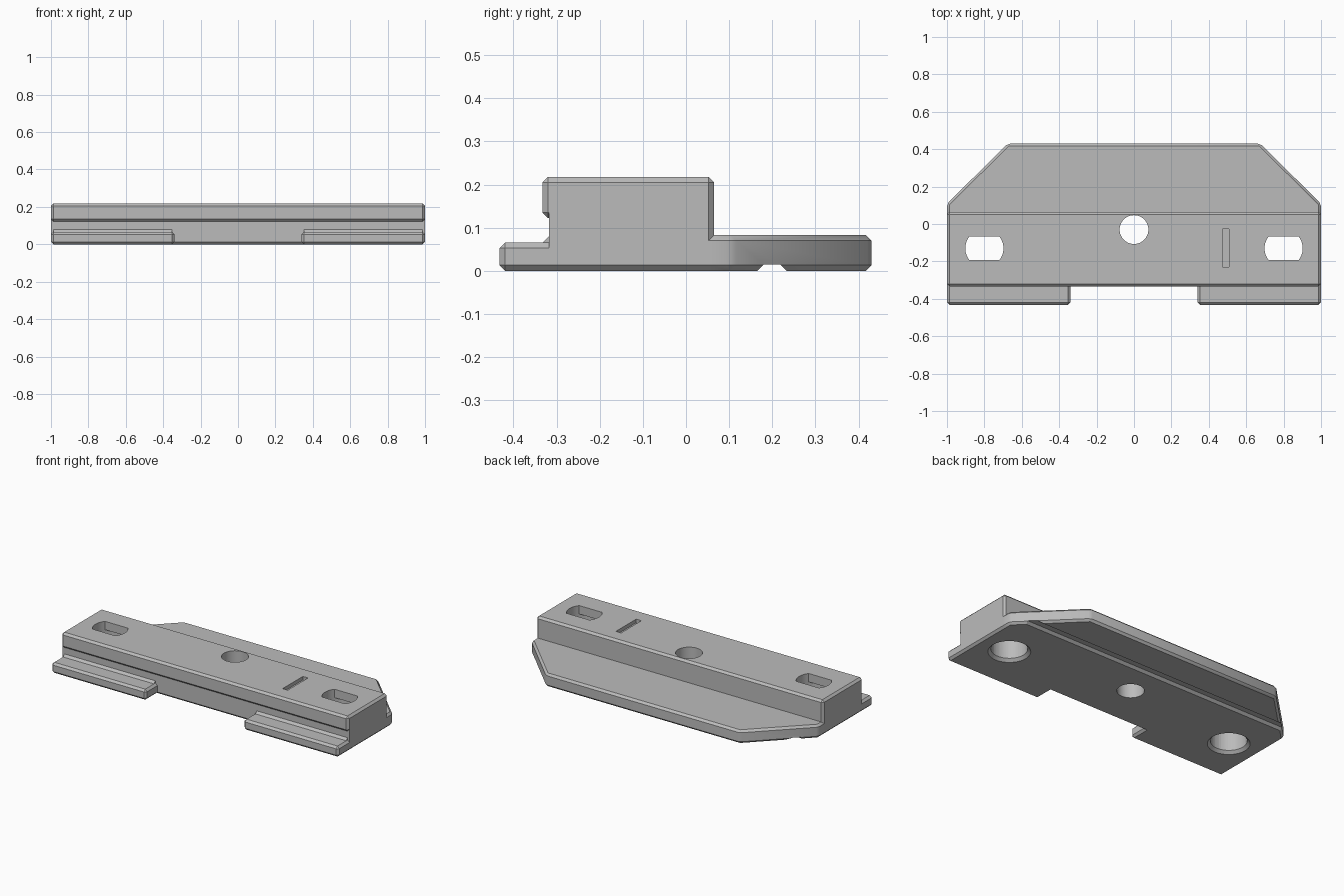
import bpy, bmesh, math
from mathutils import Vector

cube = bpy.data.objects.get("Cube")
if cube:
    bpy.data.objects.remove(cube, do_unlink=True)

grey = bpy.data.materials.new("plain grey")
grey.use_nodes = True
colour = (0.5, 0.5, 0.5, 1)
grey.diffuse_color = colour
grey.node_tree.nodes["Principled BSDF"].inputs["Base Color"].default_value = colour

CH = 0.013          # chamfer on all outer edges


def prism(name, outline, lo, hi, axis="z", chamfer=0, keep=lambda a, b: False):
    """Extrude an outline along z (x, y points) or along x (y, z points)."""
    bm = bmesh.new()
    place = (lambda p, h: (p[0], p[1], h)) if axis == "z" else (lambda p, h: (h, p[0], p[1]))
    low = bm.faces.new([bm.verts.new(place(p, lo)) for p in outline])
    top = bmesh.ops.extrude_face_region(bm, geom=[low], use_keep_orig=True)["geom"]
    shift = Vector(place((0, 0), hi - lo))
    bmesh.ops.translate(bm, vec=shift, verts=[v for v in top if isinstance(v, bmesh.types.BMVert)])
    bmesh.ops.recalc_face_normals(bm, faces=bm.faces)
    if chamfer:
        edges = [e for e in bm.edges if not keep(e.verts[0].co, e.verts[1].co)]
        bmesh.ops.bevel(bm, geom=edges, offset=chamfer, segments=1, affect="EDGES")
    mesh = bpy.data.meshes.new(name)
    bm.to_mesh(mesh)
    bm.free()
    mesh.materials.append(grey)
    ob = bpy.data.objects.new(name, mesh)
    bpy.context.collection.objects.link(ob)
    return ob


def rect(x0, x1, y0, y1):
    return [(x0, y0), (x1, y0), (x1, y1), (x0, y1)]


def arc(cx, cy, r, start, end, n):
    angles = [math.radians(start + (end - start) * i / n) for i in range(n + 1)]
    return [(cx + r * math.cos(a), cy + r * math.sin(a)) for a in angles]


def circle(cx, cy, r, n=48):
    return arc(cx, cy, r, 0, 360, n)[:-1]


def countersink(name, cx, cy, r0, r1, z0, z1):
    ob = prism(name, circle(cx, cy, r0), z0, z1)
    for v in ob.data.vertices:
        if v.co.z > (z0 + z1) / 2:
            v.co.x = cx + (v.co.x - cx) * r1 / r0
            v.co.y = cy + (v.co.y - cy) * r1 / r0
    return ob


def combine(target, others, operation):
    bpy.context.view_layer.objects.active = target
    for other in others:
        mod = target.modifiers.new(other.name, "BOOLEAN")
        mod.operation = operation
        mod.solver = "EXACT"
        mod.object = other
        bpy.ops.object.modifier_apply(modifier=mod.name)
        bpy.data.objects.remove(other, do_unlink=True)


# Raised bar; its upright front corners stay square
body = prism("mounting_plate", rect(-1, 1, -0.318, 0.065), 0, 0.218, chamfer=CH,
             keep=lambda a, b: a.y < -0.3 and b.y < -0.3 and abs(a.z - b.z) > 0.1)

# Overhanging front lip, rear flange with cut corners, front feet
parts = [
    prism("front_lip", rect(-1, 1, -0.333, 0), 0.122, 0.218, chamfer=CH),
    prism("rear_flange", [(-1, -0.2), (1, -0.2), (1, 0.108), (0.675, 0.43),
                          (-0.675, 0.43), (-1, 0.108)], 0, 0.083, chamfer=CH),
]
for side in (-1, 1):
    x0, x1 = sorted((side * 0.34, side))
    parts.append(prism("front_foot", rect(x0, x1, -0.432, -0.2), 0, 0.066, chamfer=CH))
    w0, w1 = sorted((side * 0.353, side * 0.987))
    parts.append(prism("foot_fillet", [(-0.333, 0.065), (-0.31, 0.065), (-0.31, 0.08),
                                       (-0.318, 0.08)], w0, w1, axis="x"))
combine(body, parts, "UNION")

# Holes, slots, underside groove and marker slit
cutters = [
    prism("centre_hole", circle(0, -0.03, 0.077), -0.1, 0.4),
    prism("underside_groove", [(0.151, -0.015), (0.181, 0.015), (0.218, 0.015),
                               (0.248, -0.015)], -1.2, 1.2, axis="x"),
    prism("marker_slit", rect(0.472, 0.508, -0.23, -0.028), 0.195, 0.3),
]
for side in (-1, 1):
    cx, cy, r = side * 0.8, -0.13, 0.102
    half = math.degrees(math.asin(0.063 / r))
    slot = arc(cx, cy, r, -half, half, 10) + arc(cx, cy, r, 180 - half, 180 + half, 10)
    cutters.append(prism("screw_slot", slot, 0.1, 0.4))
    cutters.append(prism("screw_bore", circle(cx, cy, r + 0.001), -0.1, 0.165))
    cutters.append(countersink("bore_countersink", cx, cy, 0.14, 0.1, -0.02, 0.02))
combine(body, cutters, "DIFFERENCE")

# Clean shading with crisp chamfers
bpy.ops.object.select_all(action="DESELECT")
body.select_set(True)
bpy.context.view_layer.objects.active = body
bpy.ops.object.shade_smooth_by_angle(angle=math.radians(25))
